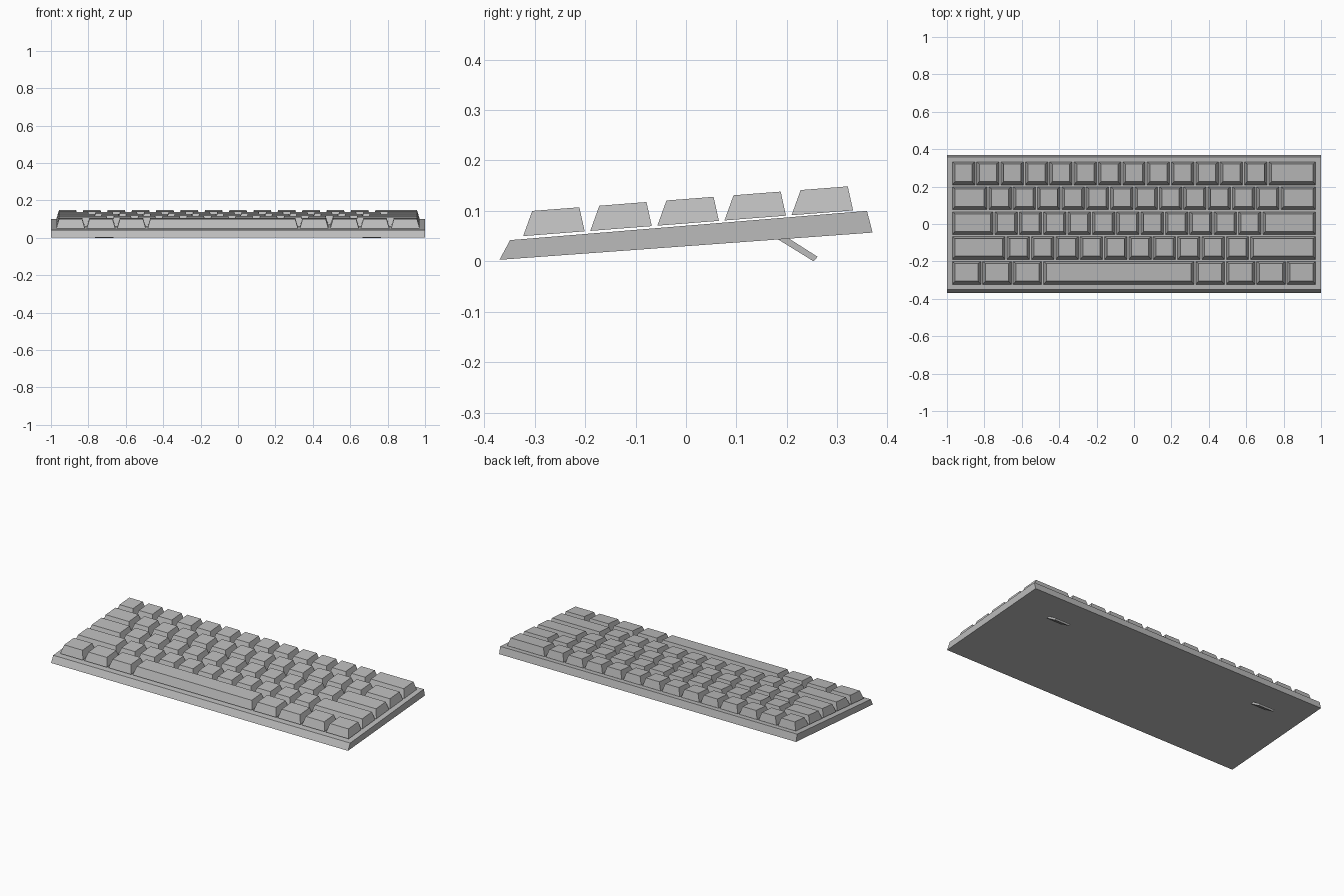
import bpy, bmesh

if "Cube" in bpy.data.objects:
    bpy.data.objects.remove(bpy.data.objects["Cube"])

grey = bpy.data.materials.new("plain grey")
grey.diffuse_color = (0.5, 0.5, 0.5, 1)
grey.use_nodes = True
grey.node_tree.nodes["Principled BSDF"].inputs["Base Color"].default_value = grey.diffuse_color


def finish(bm, name):
    bmesh.ops.recalc_face_normals(bm, faces=bm.faces)
    me = bpy.data.meshes.new(name)
    bm.to_mesh(me)
    bm.free()
    me.materials.append(grey)
    ob = bpy.data.objects.new(name, me)
    bpy.context.collection.objects.link(ob)
    return ob


def loft(bm, a, b):
    """Closed solid between two point loops of equal length."""
    va = [bm.verts.new(p) for p in a]
    vb = [bm.verts.new(p) for p in b]
    bm.faces.new(va)
    bm.faces.new(vb)
    n = len(va)
    for i in range(n):
        j = (i + 1) % n
        bm.faces.new((va[i], va[j], vb[j], vb[i]))


def extrude_profile(name, profile, x0, x1):
    bm = bmesh.new()
    loft(bm, [(x0, y, z) for y, z in profile], [(x1, y, z) for y, z in profile])
    return finish(bm, name)


# Sloping case
extrude_profile("case", [(-0.37, 0.003), (-0.349, 0.042), (0.359, 0.1), (0.37, 0.057)], -1, 1)

# Fold-out feet under the back
foot = [(0.177, 0.047), (0.253, 0.0), (0.261, 0.009), (0.192, 0.053)]
for side, cx in (("left", -0.715), ("right", 0.715)):
    extrude_profile(side + "_foot", foot, cx - 0.05, cx + 0.05)

# Key rows, front to back, widths in key units (each row totals 15)
UNIT, PITCH, SLOPE, GAP, INSET = 0.1302, 0.1331, 0.0778, 0.005, 0.0145
rows = {
    "space_row": [1.25] * 3 + [6.25] + [1.25] * 4,
    "lower_letter_row": [2.25] + [1] * 10 + [2.75],
    "middle_letter_row": [1.75] + [1] * 11 + [2.25],
    "upper_letter_row": [1.5] + [1] * 12 + [1.5],
    "number_row": [1] * 13 + [2],
}


def key_loop(x0, x1, y0, y1, base):
    z0 = base + (y0 + 0.323) * SLOPE
    z1 = base + (y1 + 0.323) * SLOPE
    return [(x0, y0, z0), (x1, y0, z0), (x1, y1, z1), (x0, y1, z1)]


for r, (name, widths) in enumerate(rows.items()):
    bm = bmesh.new()
    x = -7.5 * UNIT
    y0 = -0.323 + r * PITCH
    y1 = y0 + 0.122
    for w in widths:
        x0, x1 = x + GAP, x + w * UNIT - GAP
        loft(bm, key_loop(x0, x1, y0, y1, 0.05),
             key_loop(x0 + INSET, x1 - INSET, y0 + 0.018, y1 - 0.0105, 0.0985))
        x += w * UNIT
    finish(bm, name + "_keys")
